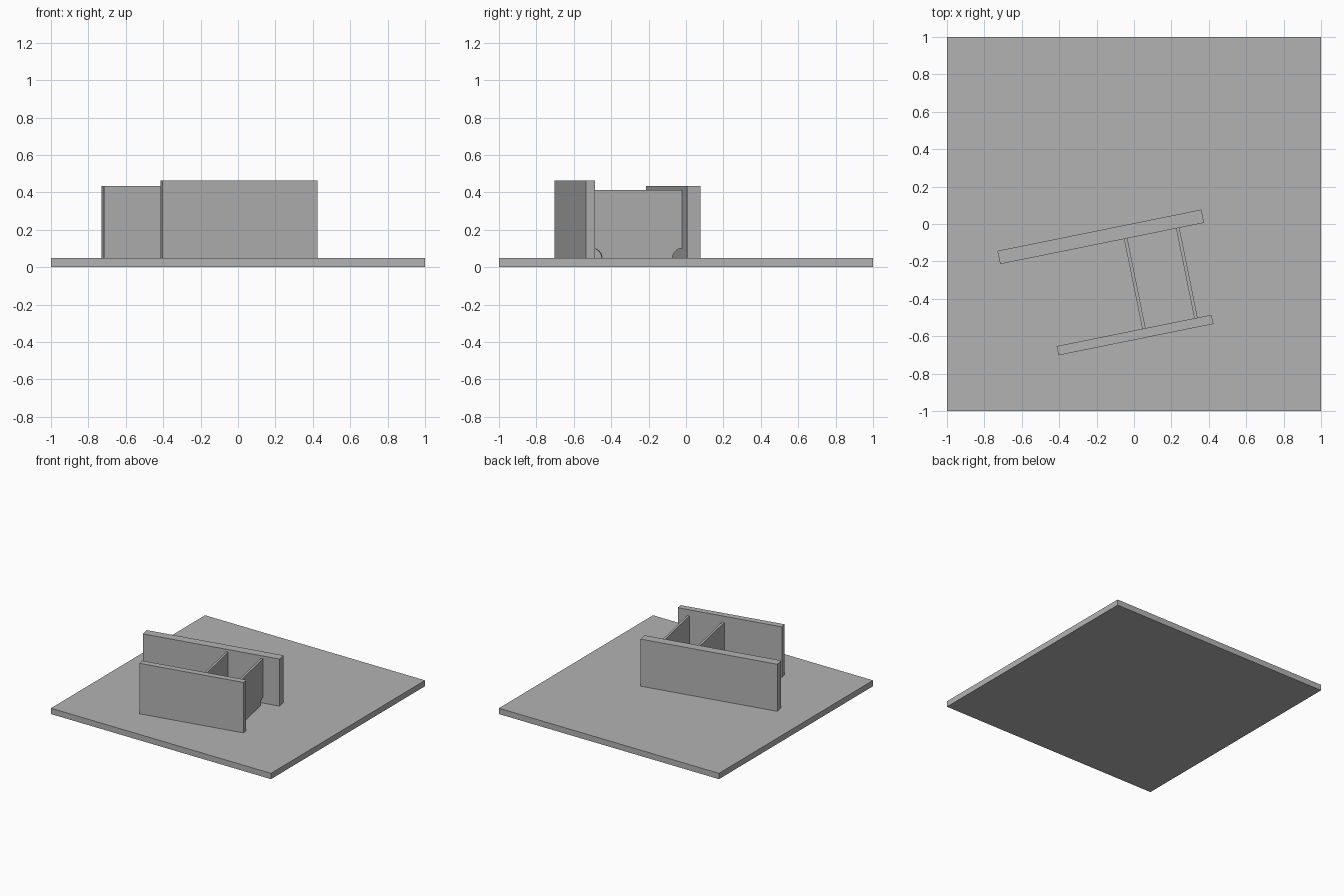
import bpy, math
from mathutils import Matrix

cube = bpy.data.objects.get("Cube")
if cube:
    bpy.data.objects.remove(cube, do_unlink=True)

grey = bpy.data.materials.new("plain_grey")
grey.use_nodes = True
GREY = (0.45, 0.45, 0.45, 1)
grey.diffuse_color = GREY
grey.node_tree.nodes["Principled BSDF"].inputs["Base Color"].default_value = GREY

TURN = Matrix.Rotation(math.radians(11.45), 4, 'Z')   # walls are turned on the plate
FLOOR = 0.048


def extrude(name, profile, x0, x1, turn=True):
    """Solid from a (y, z) outline swept along x, then turned about the centre."""
    n = len(profile)
    verts = [(x, y, z) for x in (x0, x1) for y, z in profile]
    faces = [tuple(reversed(range(n))), tuple(range(n, 2 * n))]
    faces += [(i, (i + 1) % n, n + (i + 1) % n, n + i) for i in range(n)]
    mesh = bpy.data.meshes.new(name)
    mesh.from_pydata(verts, [], faces)
    mesh.materials.append(grey)
    obj = bpy.data.objects.new(name, mesh)
    bpy.context.collection.objects.link(obj)
    if turn:
        obj.matrix_world = TURN
    return obj


def rect(y0, y1, z0, z1):
    return [(y0, z0), (y1, z0), (y1, z1), (y0, z1)]


# Base plate
extrude("base_plate", rect(-1, 1, 0, FLOOR), -1, 1, turn=False)

# Two parallel walls
BACK_FACE, FRONT_FACE = -0.068, -0.558
extrude("back_wall", rect(BACK_FACE, BACK_FACE + 0.072, FLOOR, 0.435), -0.744, 0.368)
extrude("front_wall", rect(FRONT_FACE - 0.05, FRONT_FACE, FLOOR, 0.463), -0.535, 0.31)

# Ribs between the walls, with quarter-round notches at both lower corners
R, STEPS = 0.053, 10
arc = [(R * math.cos(a), R * math.sin(a))
       for a in (math.pi / 2 * i / STEPS for i in range(STEPS + 1))]
rib = [(FRONT_FACE + c, FLOOR + s) for c, s in reversed(arc)]
rib += [(BACK_FACE - c, FLOOR + s) for c, s in arc]
rib += [(BACK_FACE, 0.413), (FRONT_FACE, 0.413)]
for name, x in (("right_rib", -0.059), ("left_rib", 0.225)):
    extrude(name, rib, x - 0.009, x + 0.009)
